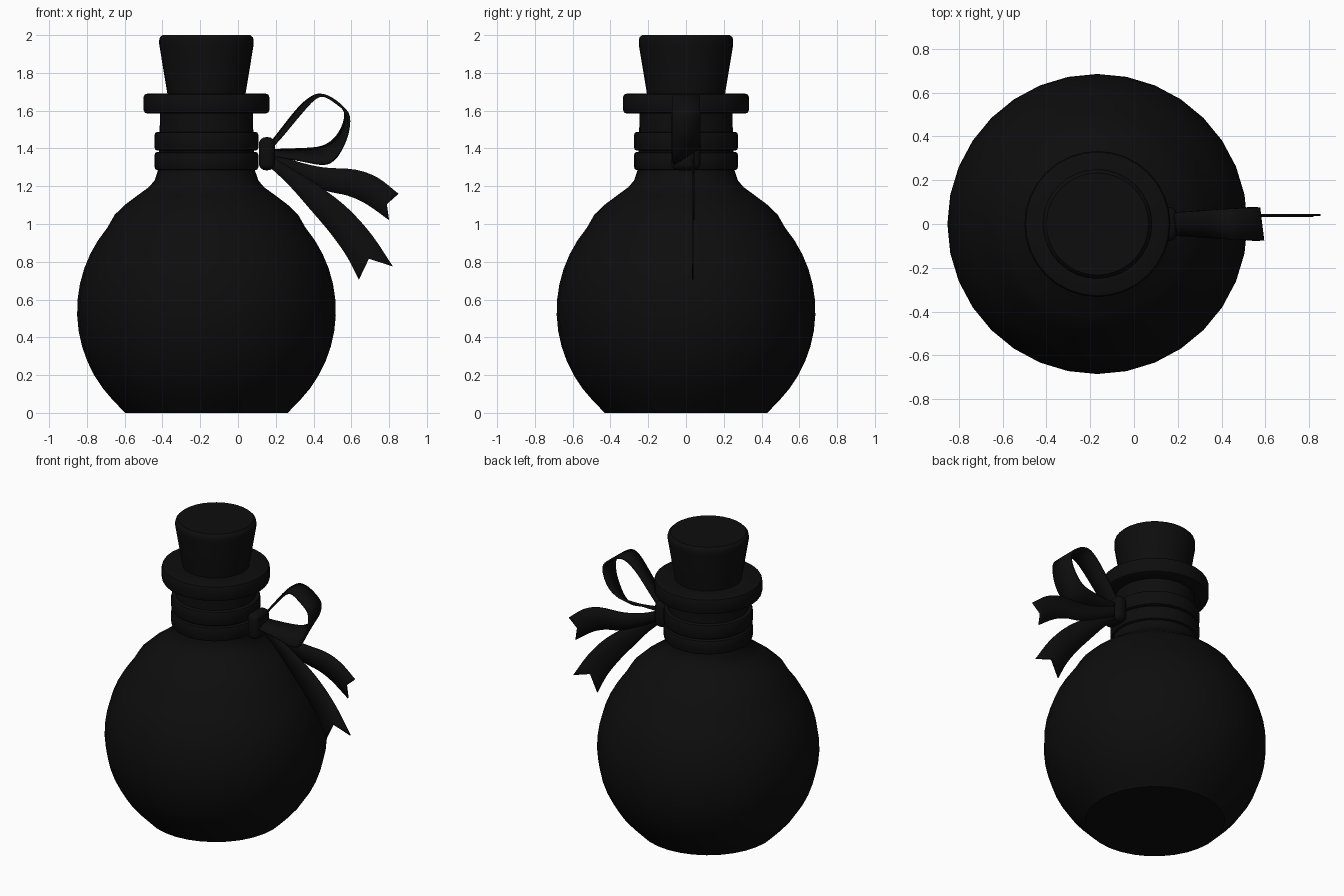
import bpy, bmesh, math
from mathutils import Vector

if "Cube" in bpy.data.objects:
    bpy.data.objects.remove(bpy.data.objects["Cube"])

CX = -0.167  # bottle axis
black = bpy.data.materials.new("black")
black.diffuse_color = (0.004, 0.004, 0.004, 1)
black.use_nodes = True
black.node_tree.nodes["Principled BSDF"].inputs["Base Color"].default_value = black.diffuse_color


def finish(name, bm, angle=35):
    bmesh.ops.recalc_face_normals(bm, faces=bm.faces)
    me = bpy.data.meshes.new(name)
    bm.to_mesh(me)
    bm.free()
    ob = bpy.data.objects.new(name, me)
    bpy.context.collection.objects.link(ob)
    me.materials.append(black)
    bpy.ops.object.select_all(action='DESELECT')
    ob.select_set(True)
    bpy.context.view_layer.objects.active = ob
    bpy.ops.object.shade_smooth_by_angle(angle=math.radians(angle))
    return ob


def lathe(name, profile, n=32):
    """Revolve (radius, z) points around the bottle axis and cap both ends."""
    bm = bmesh.new()
    rings = [[bm.verts.new((CX + r * math.cos(2 * math.pi * i / n),
                            r * math.sin(2 * math.pi * i / n), z))
              for i in range(n)] for r, z in profile]
    for a, b in zip(rings, rings[1:]):
        for i in range(n):
            j = (i + 1) % n
            bm.faces.new((a[i], a[j], b[j], b[i]))
    bm.faces.new(rings[0])
    bm.faces.new(rings[-1])
    return finish(name, bm)


def spline(pts, steps=4):
    """Smooth curve through the points."""
    p = [Vector(q) for q in pts]
    p = [2 * p[0] - p[1]] + p + [2 * p[-1] - p[-2]]
    out = []
    for a, b, c, d in zip(p, p[1:], p[2:], p[3:]):
        for k in range(steps):
            t = k / steps
            out.append(0.5 * (2 * b + (c - a) * t + (2 * a - 5 * b + 4 * c - d) * t * t
                              + (3 * b - a - 3 * c + d) * t ** 3))
    return out + [p[-2]]


def ribbon(name, rows, thickness):
    """Skin neighbouring rows of points, then thicken."""
    bm = bmesh.new()
    vs = [[bm.verts.new(v) for v in r] for r in rows]
    for a, b in zip(vs, vs[1:]):
        for i in range(len(a) - 1):
            bm.faces.new((a[i], a[i + 1], b[i + 1], b[i]))
    ob = finish(name, bm)
    m = ob.modifiers.new("thickness", 'SOLIDIFY')
    m.thickness = thickness
    m.offset = 0
    return ob


def band(name, r, z0, z1, b, inner=0.2):
    """Rounded ring around the neck."""
    s = b * 0.3
    lathe(name, [(inner, z0), (r - b, z0), (r - s, z0 + s), (r, z0 + b),
                 (r, z1 - b), (r - s, z1 - s), (r - b, z1), (inner, z1)])


# Round flask body with flared shoulder and straight neck
R, ZC = 0.685, 0.54
body = [(0.43, 0.0)]
for d in range(-44, 41, 7):
    a = math.radians(d)
    body.append((R * math.cos(a), ZC + R * math.sin(a)))
body += [(0.485, 1.05), (0.427, 1.105), (0.36, 1.155), (0.305, 1.195),
         (0.275, 1.23), (0.258, 1.28), (0.25, 1.4), (0.245, 1.62)]
lathe("bottle_body", body)

# Lip, ribbon wraps and cork
band("bottle_lip", 0.333, 1.585, 1.69, 0.018)
band("lower_ribbon_wrap", 0.275, 1.285, 1.382, 0.016)
band("upper_ribbon_wrap", 0.275, 1.388, 1.488, 0.016)
lathe("cork", [(0.2, 1.62), (0.207, 1.69), (0.25, 1.95), (0.25, 1.975),
               (0.246, 1.988), (0.233, 2.0)])

# Knot: rounded block
bm = bmesh.new()
bmesh.ops.create_cube(bm, size=1)
bmesh.ops.scale(bm, vec=(0.085, 0.155, 0.175), verts=bm.verts)
bmesh.ops.bevel(bm, geom=bm.edges[:], offset=0.036, segments=4, profile=0.5,
                affect='EDGES')
bmesh.ops.translate(bm, vec=(0.153, 0, 1.372), verts=bm.verts)
finish("ribbon_knot", bm, 60)

# Bow loop: front and back edges, tilted on the return
front = [(0.17, 1.40), (0.23, 1.465), (0.33, 1.585), (0.40, 1.66), (0.45, 1.68),
         (0.51, 1.65), (0.58, 1.585), (0.583, 1.50), (0.555, 1.415),
         (0.51, 1.345), (0.45, 1.318), (0.32, 1.34), (0.17, 1.365)]
back = [(0.17, 1.42), (0.22, 1.485), (0.32, 1.61), (0.39, 1.67), (0.44, 1.683),
        (0.50, 1.66), (0.565, 1.60), (0.56, 1.53), (0.525, 1.465),
        (0.48, 1.425), (0.42, 1.403), (0.31, 1.395), (0.17, 1.39)]
half = [0.05, 0.055, 0.062, 0.068, 0.07, 0.073, 0.075, 0.075, 0.075, 0.07,
        0.065, 0.055, 0.05]
f = spline([(x, -h, z) for (x, z), h in zip(front, half)])
b = spline([(x, h, z) for (x, z), h in zip(back, half)])
ribbon("bow_loop", [f, [(p + q) / 2 for p, q in zip(f, b)], b], 0.014)


# Flat tails with notched ends
def tail(name, upper, lower, notch, y):
    u = spline([(x, y, z) for x, z in upper])
    l = spline([(x, y, z) for x, z in lower])
    mid = [(p + q) / 2 for p, q in zip(u, l)]
    mid[-1] = Vector((notch[0], y, notch[1]))
    mid[-2] = (mid[-3] + mid[-1]) / 2
    ribbon(name, [u, mid, l], 0.009)


tail("upper_tail",
     [(0.17, 1.39), (0.30, 1.335), (0.45, 1.30), (0.62, 1.288), (0.74, 1.245), (0.85, 1.16)],
     [(0.17, 1.32), (0.30, 1.25), (0.46, 1.178), (0.58, 1.15), (0.68, 1.105), (0.80, 1.02)],
     (0.788, 1.105), 0.041)
tail("lower_tail",
     [(0.17, 1.36), (0.32, 1.27), (0.46, 1.18), (0.59, 1.075), (0.71, 0.94), (0.82, 0.775)],
     [(0.17, 1.30), (0.27, 1.205), (0.38, 1.08), (0.49, 0.95), (0.575, 0.83), (0.64, 0.705)],
     (0.695, 0.82), 0.036)
